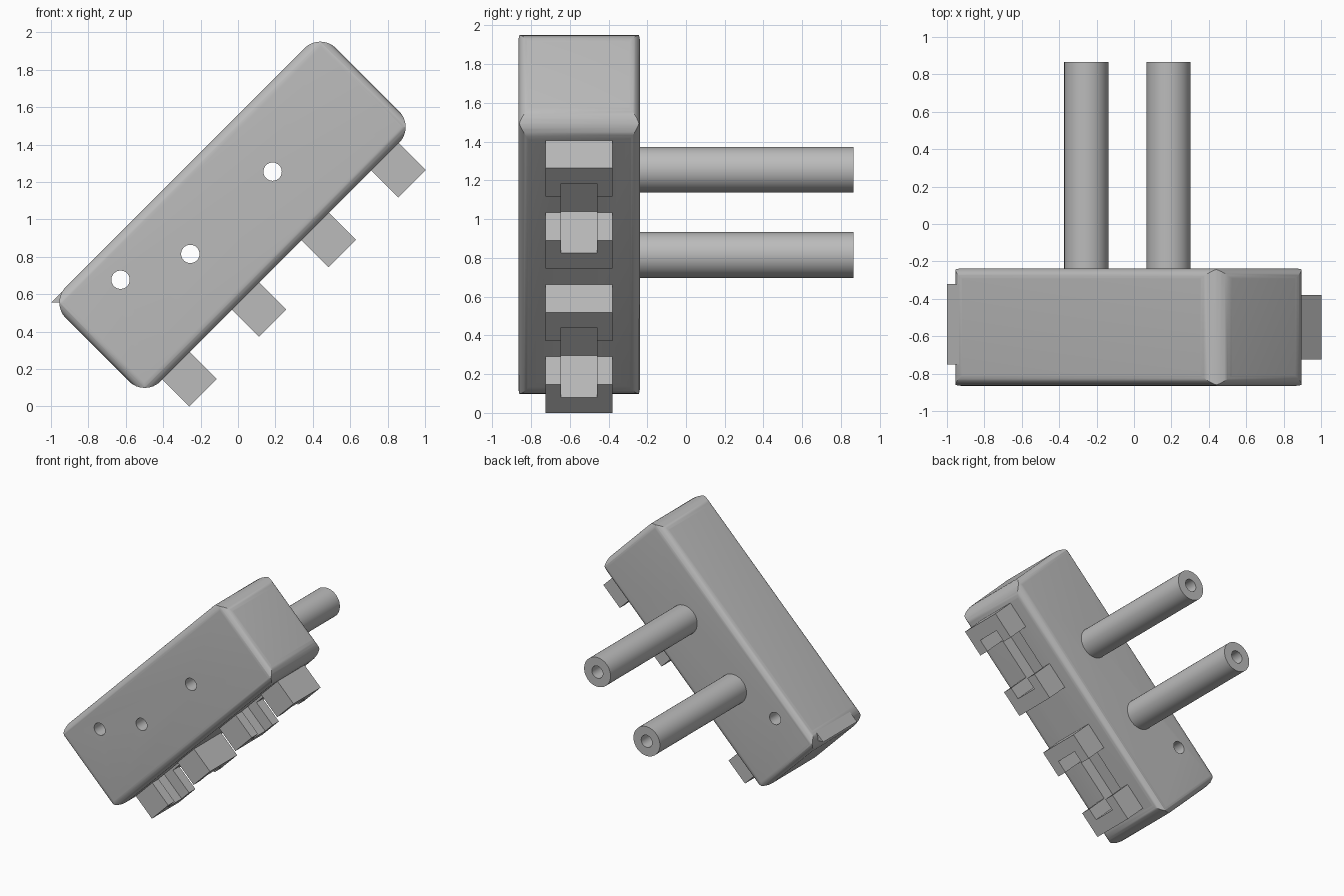
import bpy, bmesh
from math import sin, cos, pi, radians
from mathutils import Matrix, Vector

if "Cube" in bpy.data.objects:
    bpy.data.objects.remove(bpy.data.objects["Cube"])

grey = bpy.data.materials.new("plain_grey")
grey.use_nodes = True
GREY = (0.5, 0.5, 0.5, 1)
grey.diffuse_color = GREY
grey.node_tree.nodes["Principled BSDF"].inputs["Base Color"].default_value = GREY

TILT = Matrix.Rotation(radians(-45), 4, 'Y')   # the case leans 45 degrees
FRONT, BACK = -0.865, -0.238                   # case depth
P0, P1, Q0, Q1 = -0.318, 1.725, 0.387, 1.103   # case length and width before tilting


def prism(name, profile, axis, lo, hi, tilt=True):
    """Extrude a 2D profile along one axis; the profile uses the other two in order."""
    bm = bmesh.new()
    rings = []
    for d in (lo, hi):
        ring = []
        for a, b in profile:
            co = [a, b]
            co.insert(axis, d)
            ring.append(bm.verts.new(co))
        rings.append(ring)
        bm.faces.new(ring)
    n = len(profile)
    for i in range(n):
        j = (i + 1) % n
        bm.faces.new((rings[0][i], rings[0][j], rings[1][j], rings[1][i]))
    bmesh.ops.recalc_face_normals(bm, faces=bm.faces)
    if tilt:
        bm.transform(TILT)
    mesh = bpy.data.meshes.new(name)
    bm.to_mesh(mesh)
    bm.free()
    mesh.materials.append(grey)
    ob = bpy.data.objects.new(name, mesh)
    bpy.context.collection.objects.link(ob)
    return ob


def rounded(x0, x1, y0, y1, r, steps=8):
    pts = []
    corners = ((x1 - r, y1 - r), (x0 + r, y1 - r), (x0 + r, y0 + r), (x1 - r, y0 + r))
    for k, (cx, cy) in enumerate(corners):
        for i in range(steps + 1):
            t = (k + i / steps) * pi / 2
            pts.append((cx + r * cos(t), cy + r * sin(t)))
    return pts


def rect(x0, x1, y0, y1):
    return [(x0, y0), (x1, y0), (x1, y1), (x0, y1)]


def circle(x, z, r, n=40):
    return [(x + r * cos(2 * pi * i / n), z + r * sin(2 * pi * i / n)) for i in range(n)]


def boolean(ob, tools, operation):
    """Apply boolean tools, then delete them."""
    for tool in tools:
        tool.hide_render = True
        mod = ob.modifiers.new("cut", 'BOOLEAN')
        mod.operation, mod.object, mod.solver = operation, tool, 'EXACT'
    deps = bpy.context.evaluated_depsgraph_get()
    mesh = bpy.data.meshes.new_from_object(ob.evaluated_get(deps))
    ob.modifiers.clear()
    ob.data = mesh
    for tool in tools:
        bpy.data.objects.remove(tool)


def smooth(ob):
    bpy.ops.object.select_all(action='DESELECT')
    ob.select_set(True)
    bpy.context.view_layer.objects.active = ob
    bpy.ops.object.shade_smooth_by_angle(angle=radians(25))


def slots():
    """Long narrow grooves, one across each pair of feet."""
    return [prism("slot_cutter", rect(s - 0.07, s + 0.438, -0.645, -0.46), 2, 0.1, 0.488)
            for s in (0, 1.053)]


# Case: three rounded extrusions intersected, so the fillets meet in mitres
E = 0.0005
case = prism("case", rounded(P0, P1, Q0, Q1, 0.12), 1, FRONT - 0.1, BACK + 0.1)
boolean(case, [
    prism("side_profile", rounded(FRONT, BACK, Q0 - E, Q1 + E, 0.06), 0, P0 - 0.1, P1 + 0.1),
    prism("end_profile", rounded(P0 - E, P1 + E, FRONT - E, BACK + E, 0.06), 2, Q0 - 0.1, Q1 + 0.1),
], 'INTERSECT')

# Holes through the case, and grooves in its underside
POSTS = [(-0.255, 0.815), (0.185, 1.255)]
HOLE = 0.049
boolean(case, [prism("hole_cutter", circle(x, z, HOLE), 1, -1.2, 0, False)
               for x, z in POSTS + [(-0.628, 0.677)]] + slots(), 'DIFFERENCE')
smooth(case)

# Hollow posts at the back
for name, (x, z) in zip(("lower_post", "upper_post"), POSTS):
    post = prism(name, circle(x, z, 0.118), 1, BACK - 0.005, 0.865, False)
    boolean(post, [prism("bore_cutter", circle(x, z, HOLE), 1, -1, 1, False)], 'DIFFERENCE')
    smooth(post)

# Four notched feet
for i in range(4):
    s = i * 0.5265
    foot = prism(f"foot_{i + 1}", rect(s - 0.184, s + 0.023, -0.725, -0.38), 2, 0.184, Q0 + 0.002)
    boolean(foot, slots(), 'DIFFERENCE')

# Small wedge lip at the lower end
prism("end_lip", [(-1, 0.555), (-0.8, 0.755), (-0.8, 0.555)], 1, -0.75, -0.32, False)
